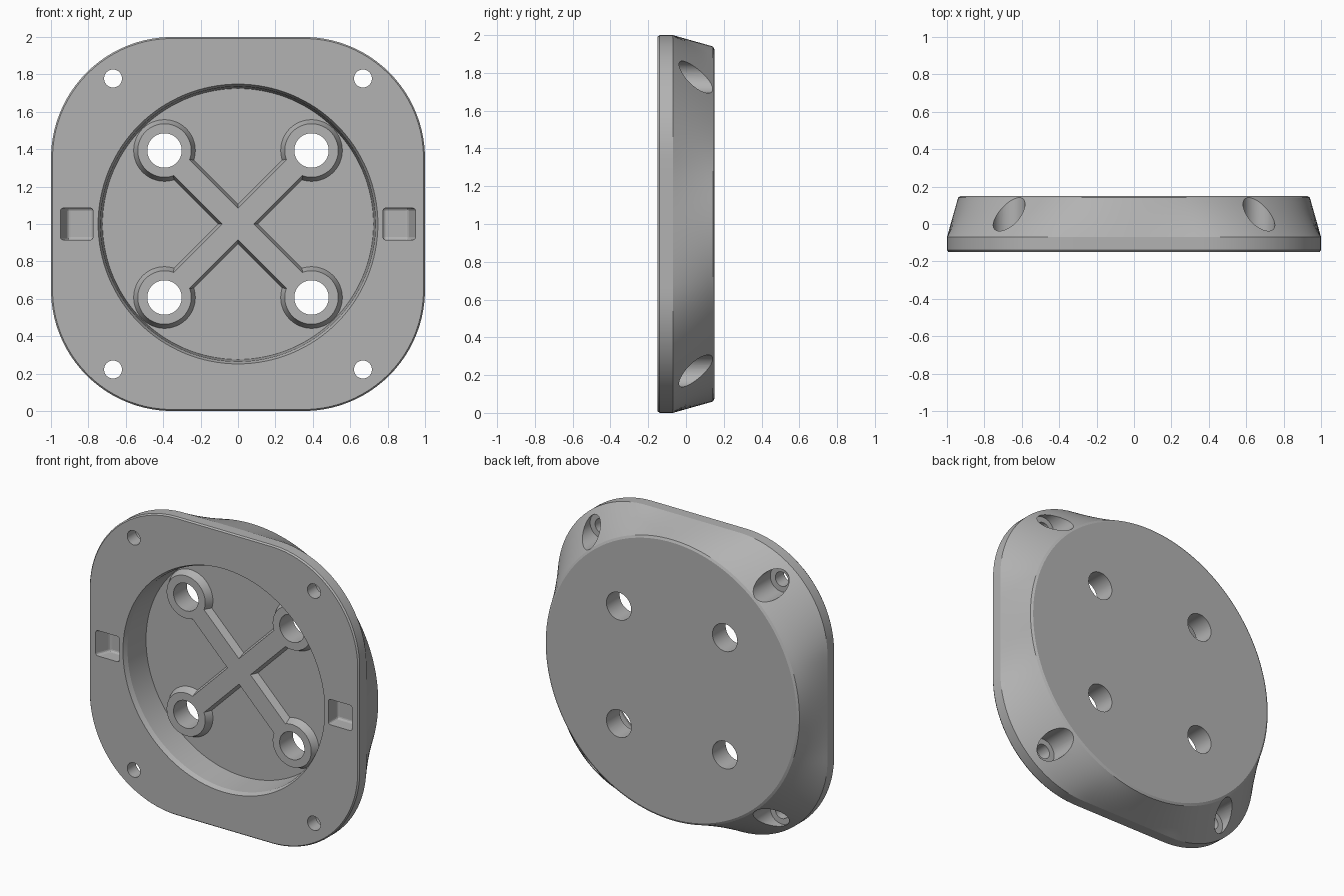
import bpy, bmesh, math
from mathutils import Matrix

if "Cube" in bpy.data.objects:
    bpy.data.objects.remove(bpy.data.objects["Cube"], do_unlink=True)

grey = bpy.data.materials.new("plain grey")
grey.use_nodes = True
COLOUR = (0.45, 0.45, 0.45, 1)
grey.diffuse_color = COLOUR
grey.node_tree.nodes["Principled BSDF"].inputs["Base Color"].default_value = COLOUR

CENTRE_Z = 1.0
FRONT, BACK, FLOOR = -0.15, 0.15, 0.06


def make_object(name, bm):
    bmesh.ops.recalc_face_normals(bm, faces=bm.faces)
    mesh = bpy.data.meshes.new(name)
    bm.to_mesh(mesh)
    bm.free()
    mesh.materials.append(grey)
    obj = bpy.data.objects.new(name, mesh)
    bpy.context.collection.objects.link(obj)
    return obj


def stack(name, rings, x=0, z=0, sides=48):
    """Closed solid along y; every ring is a list of (x, z) points plus a depth."""
    bm = bmesh.new()
    loops = [[bm.verts.new((x + px, y, CENTRE_Z + z + pz)) for px, pz in pts]
             for pts, y in rings]
    for a, b in zip(loops, loops[1:]):
        n = len(a)
        for i in range(n):
            j = (i + 1) % n
            bm.faces.new((a[i], a[j], b[j], b[i]))
    bm.faces.new(loops[0])
    bm.faces.new(loops[-1])
    return make_object(name, bm)


def circle(r, sides=48):
    return [(r * math.cos(t), r * math.sin(t))
            for t in (2 * math.pi * i / sides for i in range(sides))]


def rounded_square(half, corner=0.35, sides=160):
    pts = []
    for ux, uz in circle(1, sides):
        hi, lo = max(abs(ux), abs(uz)), min(abs(ux), abs(uz))
        if lo / hi <= corner:
            r = half / hi
        else:
            p = corner * (hi + lo)
            r = p + math.sqrt((half - corner) ** 2 - 2 * corner ** 2 + p * p)
        pts.append((ux * r, uz * r))
    return pts


def rectangle(x0, x1, h):
    return [(x0, -h), (x1, -h), (x1, h), (x0, h)]


def blend(a, b, t):
    return [(p[0] + (q[0] - p[0]) * t, p[1] + (q[1] - p[1]) * t) for p, q in zip(a, b)]


def combine(obj, tool, operation):
    mod = obj.modifiers.new(operation.lower(), "BOOLEAN")
    mod.operation, mod.object, mod.solver = operation, tool, "EXACT"
    bpy.context.view_layer.objects.active = obj
    bpy.ops.object.modifier_apply(modifier=mod.name)
    bpy.data.objects.remove(tool, do_unlink=True)


CORNERS = [(sx, sz) for sx in (-1, 1) for sz in (-1, 1)]

# Body: rounded square flange lofted to a round back
flange, disc = rounded_square(1.0), circle(0.94, 160)
rings = [(rounded_square(0.992), FRONT), (flange, FRONT + 0.01)]
STEPS = 8
for i in range(STEPS + 1):
    t = i / STEPS
    rings.append((blend(flange, disc, t), -0.07 + t * (BACK - 0.008 + 0.07)))
rings.append((circle(0.925, 160), BACK))
body = stack("mounting_plate", rings)

# Round front recess with a chamfered lip
recess = [(0.76, FRONT - 0.03), (0.748, FRONT), (0.735, -0.12), (0.724, FLOOR)]
combine(body, stack("recess_cutter", [(circle(r, 128), y) for r, y in recess]), "DIFFERENCE")

# Diagonal ribs with drafted sides
for turn in (1, -1):
    rib = stack("rib", [(rectangle(-w[0], w[0], w[1]), y) for w, y in
                        (((0.5, 0.06), 0.01), ((0.5, 0.075), FLOOR), ((0.5, 0.075), 0.09))])
    rib.data.transform(Matrix.Translation((0, 0, CENTRE_Z))
                       @ Matrix.Rotation(turn * math.pi / 4, 4, "Y")
                       @ Matrix.Translation((0, 0, -CENTRE_Z)))
    combine(body, rib, "UNION")

# Bosses around the four large holes, then the holes
for sx, sz in CORNERS:
    x, z = sx * 0.393, sz * 0.393
    boss = [(0.143, 0.01), (0.148, 0.025), (0.165, FLOOR), (0.165, 0.09)]
    combine(body, stack("boss", [(circle(r), y) for r, y in boss], x, z), "UNION")
for sx, sz in CORNERS:
    x, z = sx * 0.393, sz * 0.393
    combine(body, stack("hole_cutter", [(circle(0.092), y) for y in (-0.3, 0.3)], x, z),
            "DIFFERENCE")

# Corner screw holes, counterbored from behind
for sx, sz in CORNERS:
    x, z = sx * 0.668, sz * 0.778
    screw = [(0.048, -0.3), (0.048, -0.06), (0.085, -0.06), (0.085, 0.3)]
    combine(body, stack("screw_cutter", [(circle(r), y) for r, y in screw], x, z),
            "DIFFERENCE")

# Side latch slots with a slanted outer wall
for s in (-1, 1):
    slot = stack("slot_cutter", [(rectangle(s * 0.775, s * 0.95, 0.085), y)
                                 for y in (FRONT - 0.05, FRONT)]
                 + [(rectangle(s * 0.775, s * 0.91, 0.085), FRONT + 0.1)])
    edges = slot.modifiers.new("round", "BEVEL")
    edges.width, edges.segments = 0.015, 3
    combine(body, slot, "DIFFERENCE")

bpy.ops.object.select_all(action="DESELECT")
body.select_set(True)
bpy.context.view_layer.objects.active = body
bpy.ops.object.shade_smooth_by_angle(angle=math.radians(12))
